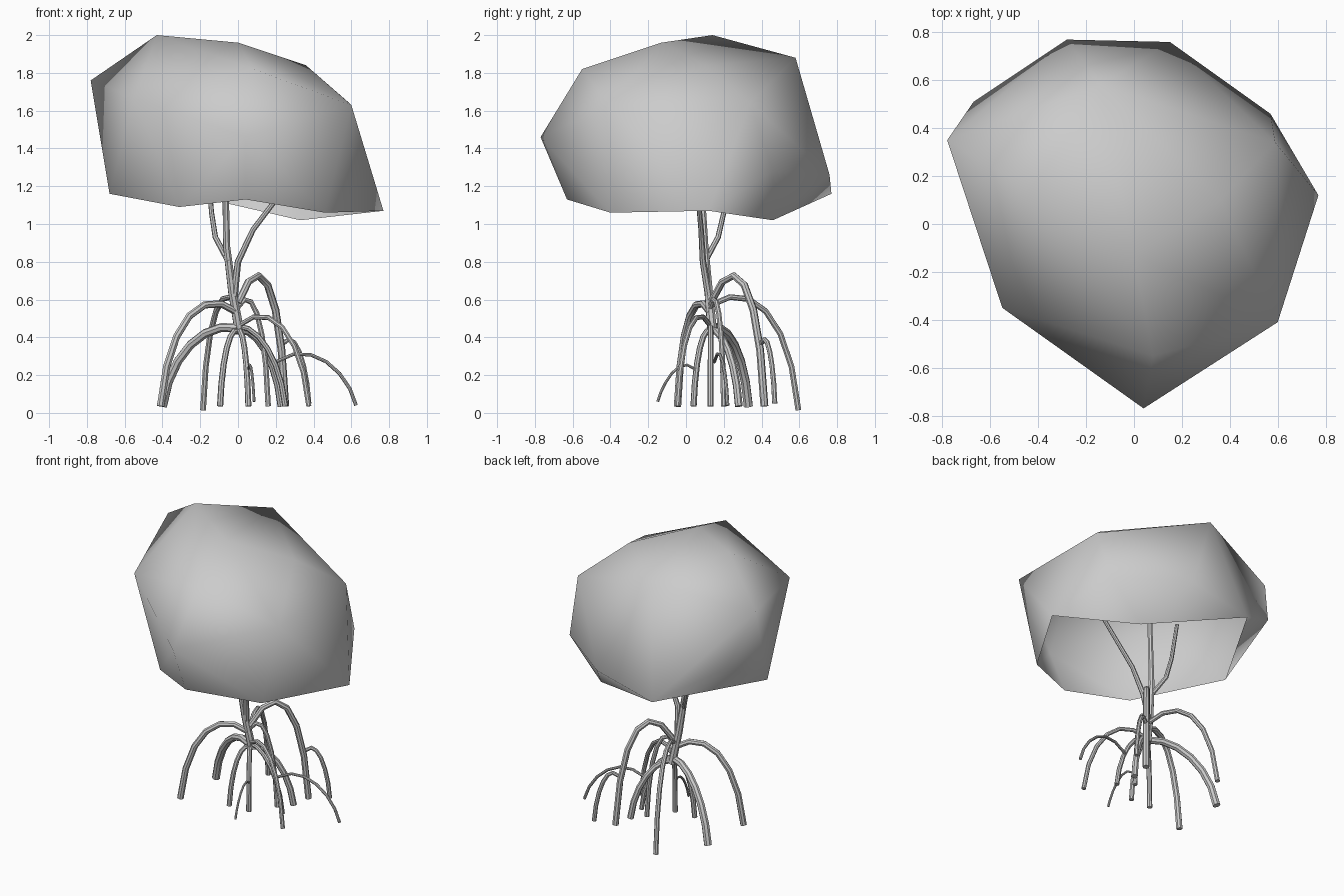
import bpy, bmesh
from mathutils import Vector

if "Cube" in bpy.data.objects:
    bpy.data.objects.remove(bpy.data.objects["Cube"])

# Canopy: coarse smooth shell, open underneath
rim = [(.77, .12, 1.07), (.33, .46, 1.02), (-.28, .77, 1.16), (-.68, .08, 1.16),
       (-.31, -.41, 1.09), (.04, -.63, 1.13), (.46, -.4, 1.06)]
crown = [(.04, -.77, 1.46), (.6, -.41, 1.63), (.57, .46, 1.28), (.15, .76, 1.26),
         (-.67, .51, 1.4), (-.78, .35, 1.76), (-.55, -.35, 1.67), (.08, -.55, 1.82),
         (0, -.13, 1.96), (.36, .1, 1.84), (.59, .34, 1.64), (-.14, .58, 1.88),
         (-.43, .14, 2)]
bm = bmesh.new()
rim_verts = {bm.verts.new(p) for p in rim}
for p in crown:
    bm.verts.new(p)
bmesh.ops.convex_hull(bm, input=bm.verts[:])
under = [f for f in bm.faces if all(v in rim_verts for v in f.verts)]
bmesh.ops.recalc_face_normals(bm, faces=bm.faces[:])
bmesh.ops.delete(bm, geom=under, context='FACES')
for f in bm.faces:
    f.smooth = True
mesh = bpy.data.meshes.new("canopy")
bm.to_mesh(mesh)
bm.free()
bpy.context.collection.objects.link(bpy.data.objects.new("canopy", mesh))


def tube(name, r0, r1, pts):
    """Tapered round limb through the given points."""
    cu = bpy.data.curves.new(name, 'CURVE')
    cu.dimensions = '3D'
    cu.bevel_depth = 1
    cu.bevel_resolution = 2
    cu.use_fill_caps = True
    sp = cu.splines.new('POLY')
    sp.points.add(len(pts) - 1)
    for i, p in enumerate(pts):
        sp.points[i].co = (*p, 1)
        sp.points[i].radius = r0 + (r1 - r0) * i / (len(pts) - 1)
    ob = bpy.data.objects.new(name, cu)
    bpy.context.collection.objects.link(ob)
    bpy.ops.object.select_all(action='DESELECT')
    ob.select_set(True)
    bpy.context.view_layer.objects.active = ob
    bpy.ops.object.convert(target='MESH')
    bpy.ops.object.shade_smooth_by_angle()


def root(name, radius, start, foot, height):
    """Stilt root: leaves the trunk, arches over and drops steeply to its foot."""
    a, d = Vector(start), Vector(foot)
    b, c = a.lerp(d, .44), a.lerp(d, .9)
    b.z, c.z = height + .09, height - .09
    pts = []
    for i in range(7):
        t = i / 6
        s = 1 - t
        pts.append(a * s**3 + b * (3 * s * s * t) + c * (3 * s * t * t) + d * t**3)
    tube(name, radius, radius * 1.1, pts)


# Trunk and its two branches
tube("trunk", .027, .016, [(.01, .14, .42), (-.03, .12, .64), (-.06, .1, .88), (-.07, .07, 1.4)])
tube("right_branch", .02, .012, [(-.02, .12, .62), (0, .09, .8), (.08, .08, .97), (.33, .05, 1.3)])
tube("left_branch", .016, .012, [(-.05, .1, .8), (-.12, .17, .93), (-.14, .2, 1.06), (-.16, .23, 1.3)])

# Roots from the trunk: radius, start height, foot x, foot y, arch height
for i, (r, z, x, y, h) in enumerate([
        (.015, .57, -.185, .595, .62), (.019, .58, .25, .415, .8),
        (.019, .53, -.41, -.045, .59), (.023, .45, -.4, .33, .4),
        (.019, .44, .23, .28, .36), (.013, .46, .375, -.045, .52),
        (.015, .43, -.095, .04, .38), (.015, .43, .055, .04, .38),
        (.014, .56, .16, .2, .6), (.014, .46, .25, .13, .37)]):
    root(f"stilt_root_{i + 1}", r, (0, .13, z), (x, y, .015 if i == 0 else .035), h)

# Thin side roots that fork off other roots
root("side_root_back", .013, (.24, .4, .37), (.375, .47, .05), .36)
root("side_root_right", .009, (.2, .15, .27), (.625, .22, .04), .31)
root("side_root_front", .007, (.055, .05, .23), (.085, -.15, .06), .23)
